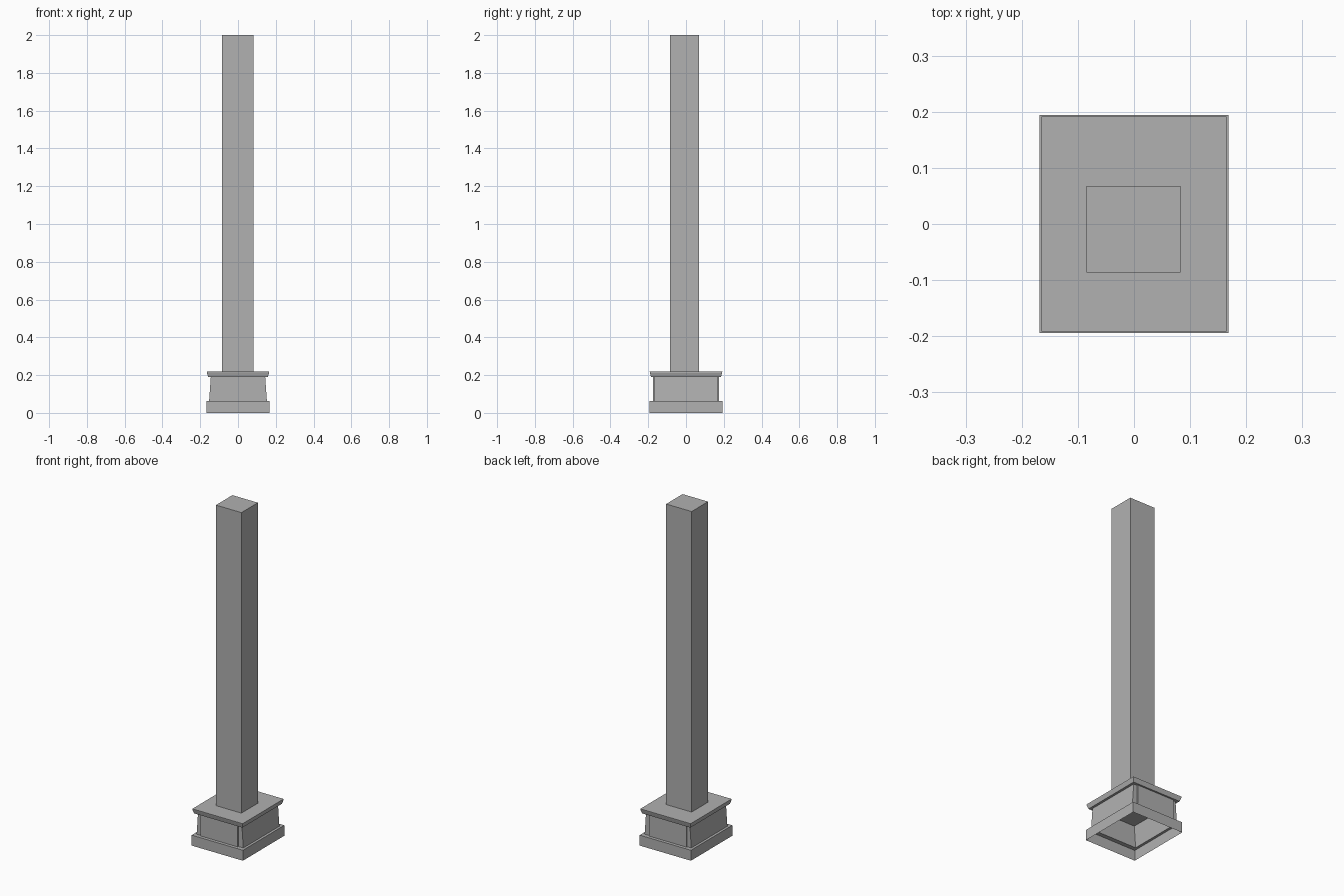
import bpy, bmesh

if "Cube" in bpy.data.objects:
    bpy.data.objects.remove(bpy.data.objects["Cube"])

stone = bpy.data.materials.new("dark_grey_stone")
stone.diffuse_color = (0.44, 0.44, 0.44, 1)
stone.use_nodes = True
stone.node_tree.nodes["Principled BSDF"].inputs["Base Color"].default_value = stone.diffuse_color


def finish(name, bm):
    mesh = bpy.data.meshes.new(name)
    bm.to_mesh(mesh)
    bm.free()
    mesh.materials.append(stone)
    obj = bpy.data.objects.new(name, mesh)
    bpy.context.collection.objects.link(obj)
    return obj


def loft(name, rings, close_bottom=False, close_top=False, centre=(0, 0)):
    """Stack rectangular rings (half_x, half_y, z) into a flat-faced shell."""
    bm = bmesh.new()
    loops = []
    for hx, hy, z in rings:
        loops.append([bm.verts.new((centre[0] + sx * hx, centre[1] + sy * hy, z))
                      for sx, sy in ((-1, -1), (1, -1), (1, 1), (-1, 1))])
    for low, high in zip(loops, loops[1:]):
        for i in range(4):
            j = (i + 1) % 4
            bm.faces.new((low[i], low[j], high[j], high[i]))
    if close_bottom:
        bm.faces.new(loops[0][::-1])
    if close_top:
        bm.faces.new(loops[-1])
    return finish(name, bm)


# Hollow plinth, open underneath, with a ledge stepping in to the body
loft("plinth", [(0.168, 0.194, 0), (0.168, 0.194, 0.062), (0.153, 0.169, 0.062)])

# Pedestal body, its sides leaning inward
loft("pedestal_body", [(0.153, 0.169, 0.062), (0.144, 0.169, 0.19)])

# Raised upright panels on the front and back of the body
bm = bmesh.new()
columns = []
for x, y in ((-0.125, -0.169), (-0.125, -0.175), (0.12, -0.175), (0.12, -0.169)):
    columns.append((bm.verts.new((x, y, 0.062)), bm.verts.new((x, y, 0.19))))
for a, b in zip(columns, columns[1:]):
    bm.faces.new((a[0], b[0], b[1], a[1]))
panel = finish("pedestal_panels", bm)
mirror = panel.modifiers.new("front_and_back", 'MIRROR')
mirror.use_axis = (False, True, False)

# Cap slab flaring outward
loft("pedestal_cap", [(0.158, 0.185, 0.19), (0.165, 0.191, 0.212), (0.165, 0.192, 0.218)],
     close_bottom=True, close_top=True)

# Plain square shaft, set slightly toward the front
loft("shaft", [(0.0835, 0.077, 0.218), (0.0835, 0.077, 2.0)],
     close_top=True, centre=(-0.001, -0.009))
